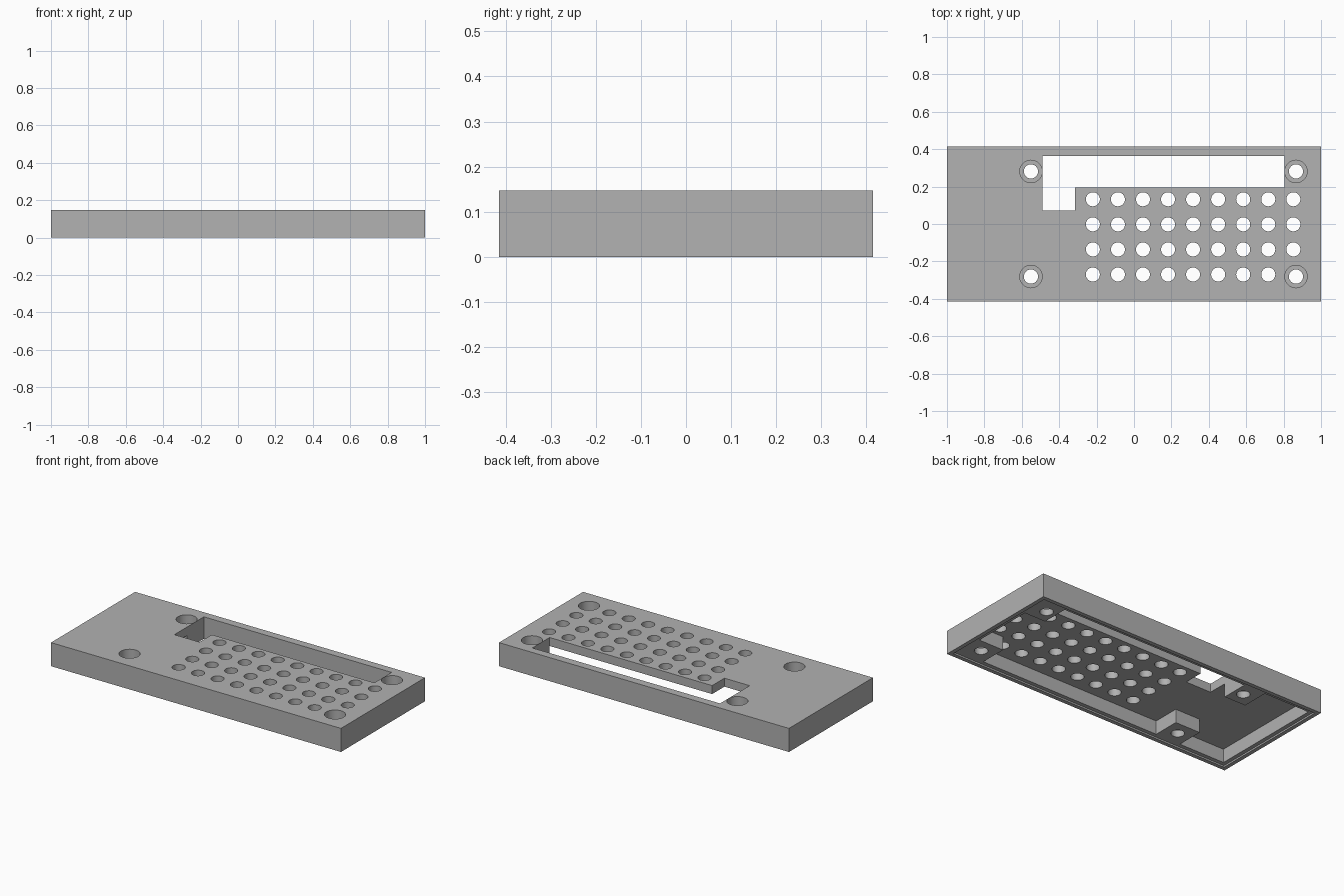
import bpy, bmesh, math

if "Cube" in bpy.data.objects:
    bpy.data.objects.remove(bpy.data.objects["Cube"])

HALF_X, HALF_Y, HEIGHT = 1.0, 0.414, 0.147
WALL, LIP = 0.05, 0.025
STEP, CEILING = 0.01, 0.094
BOSS = 0.086
SCREWS = [(x, y) for x in (-0.551, 0.866) for y in (-0.281, 0.281)]

grey = bpy.data.materials.new("Grey plastic")
grey.use_nodes = True
colour = (0.445, 0.445, 0.445, 1)
grey.diffuse_color = colour
grey.node_tree.nodes["Principled BSDF"].inputs["Base Color"].default_value = colour


def add_prism(bm, outline, z0, z1):
    base = bm.faces.new([bm.verts.new((x, y, z0)) for x, y in outline])
    ret = bmesh.ops.extrude_face_region(bm, geom=[base])
    tops = [g for g in ret["geom"] if isinstance(g, bmesh.types.BMVert)]
    bmesh.ops.translate(bm, verts=tops, vec=(0, 0, z1 - z0))


def rect(x0, x1, y0, y1):
    return [(x0, y0), (x1, y0), (x1, y1), (x0, y1)]


def circle(cx, cy, r, n=32):
    return [(cx + r * math.cos(2 * math.pi * i / n),
             cy + r * math.sin(2 * math.pi * i / n)) for i in range(n)]


def solid(name, prisms):
    bm = bmesh.new()
    for outline, z0, z1 in prisms:
        add_prism(bm, outline, z0, z1)
    bmesh.ops.recalc_face_normals(bm, faces=bm.faces)
    mesh = bpy.data.meshes.new(name)
    bm.to_mesh(mesh)
    bm.free()
    ob = bpy.data.objects.new(name, mesh)
    ob.data.materials.append(grey)
    bpy.context.collection.objects.link(ob)
    return ob


def cut(target, cutter):
    cutter.hide_render = True
    mod = target.modifiers.new("cut", "BOOLEAN")
    mod.operation, mod.solver, mod.object = "DIFFERENCE", "EXACT", cutter
    bpy.context.view_layer.objects.active = target
    bpy.ops.object.modifier_apply(modifier=mod.name)
    bpy.data.objects.remove(cutter)


# Solid outer block of the cover
cover = solid("vented_cover", [(rect(-HALF_X, HALF_X, -HALF_Y, HALF_Y), 0, HEIGHT)])

# Shallow step inside the bottom rim
lx, ly = HALF_X - LIP, HALF_Y - LIP
cut(cover, solid("rim_step", [(rect(-lx, lx, -ly, ly), -0.1, STEP)]))

# Hollow underside, leaving square screw bosses against the walls
wx, wy = HALF_X - WALL, HALF_Y - WALL
cavity = solid("cavity", [(rect(-wx, wx, -wy, wy), -0.1, CEILING)])
boss_boxes = []
for x, y in SCREWS:
    x1 = 1.2 if x > 0 else x + BOSS
    y0, y1 = (y - BOSS, 0.6) if y > 0 else (-0.6, y + BOSS)
    boss_boxes.append((rect(x - BOSS, x1, y0, y1), -0.2, 0.2))
cut(cavity, solid("screw_bosses", boss_boxes))
cut(cover, cavity)

# Long connector opening with a notch at one end
slot = [(-0.49, 0.073), (-0.316, 0.073), (-0.316, 0.194),
        (0.805, 0.194), (0.805, wy), (-0.49, wy)]
cut(cover, solid("connector_slot", [(slot, -0.2, 0.3)]))

# Grid of vent holes; the last spot of the front row is taken by a screw
vents = []
for row in range(4):
    for col in range(8 if row == 0 else 9):
        vents.append((circle(-0.22 + 0.134 * col, -0.27 + 0.134 * row, 0.0375), -0.2, 0.3))
cut(cover, solid("vent_holes", vents))

# Screw holes with deep counterbores from the top
cut(cover, solid("screw_holes", [(circle(x, y, 0.038), -0.2, 0.3) for x, y in SCREWS]))
cut(cover, solid("counterbores", [(circle(x, y, 0.06), 0.05, 0.3) for x, y in SCREWS]))

# Smooth the hole walls while keeping edges crisp
bpy.ops.object.select_all(action="DESELECT")
cover.select_set(True)
bpy.context.view_layer.objects.active = cover
bpy.ops.object.shade_smooth_by_angle(angle=math.radians(30))
